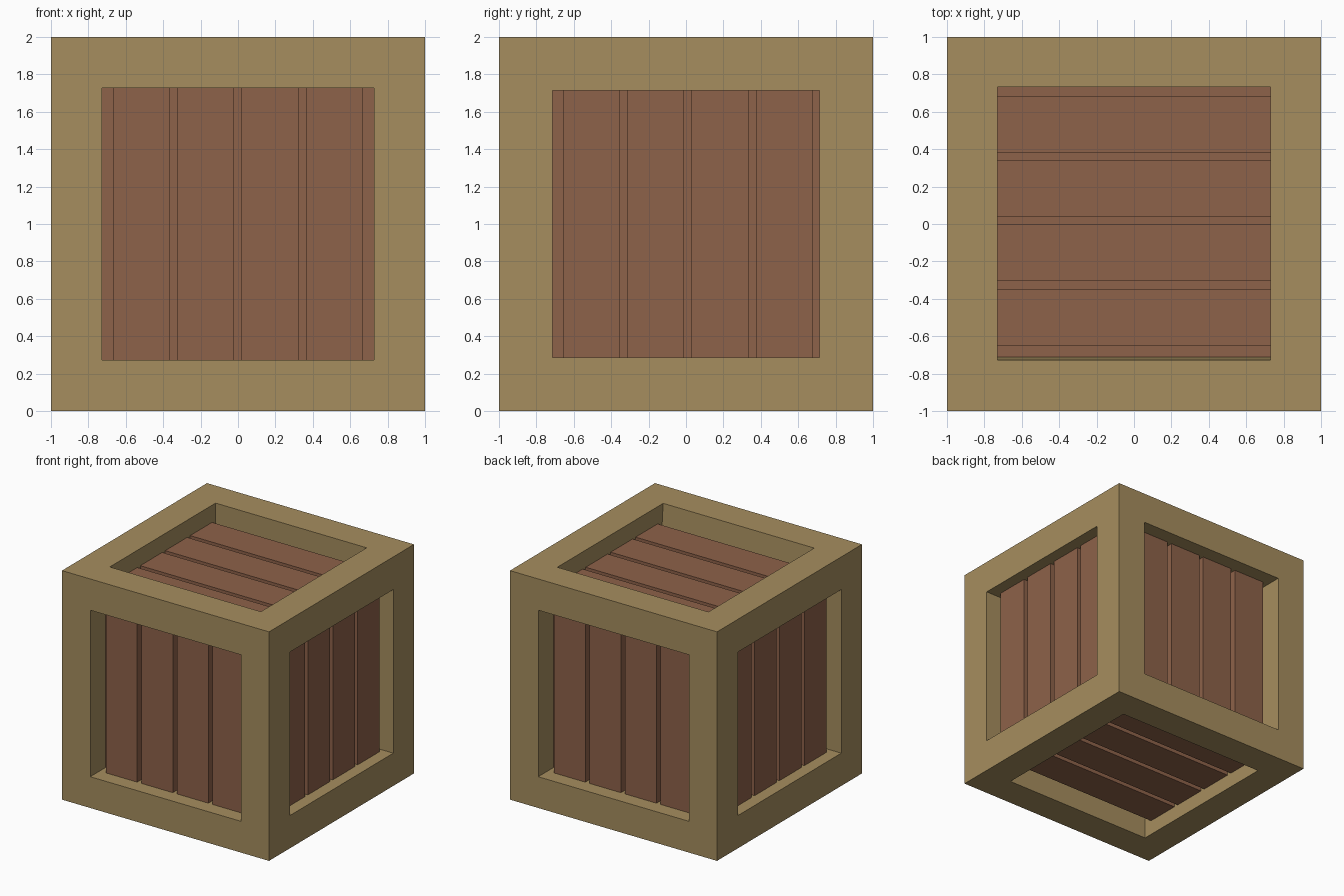
import bpy, bmesh
from mathutils import Vector

if "Cube" in bpy.data.objects:
    bpy.data.objects.remove(bpy.data.objects["Cube"])

X, Y, Z = Vector((1, 0, 0)), Vector((0, 1, 0)), Vector((0, 0, 1))
CENTRE = Z


def material(name, rgb):
    m = bpy.data.materials.new(name)
    m.diffuse_color = (*rgb, 1)
    m.use_nodes = True
    m.node_tree.nodes["Principled BSDF"].inputs["Base Color"].default_value = m.diffuse_color
    return m


tan = material("pale_wood", (0.38, 0.27, 0.113))
brown = material("red_wood", (0.27, 0.122, 0.067))

# name, outward normal, across planks, along planks,
# opening (across min, max, half length), plank face depth, recess depth, first plank, floor inset
SIDES = [
    ("front", -Y, X, Z, (-.727, .727, .727), .13, .21, -.668, 0),
    ("back", Y, X, Z, (-.727, .727, .727), .13, .21, -.668, 0),
    ("right", X, Y, Z, (-.714, .714, .714), .105, .18, -.658, 0),
    ("left", -X, Y, Z, (-.714, .714, .714), .105, .18, -.658, 0),
    ("top", Z, Y, X, (-.727, .733, .73), .15, .22, -.65, .017),
    ("bottom", -Z, Y, X, (-.727, .733, .73), .13, .21, -.65, 0),
]
PITCH, WIDTH = .344, .303


def make_object(name, bm, mats):
    bmesh.ops.recalc_face_normals(bm, faces=bm.faces)
    me = bpy.data.meshes.new(name)
    bm.to_mesh(me)
    bm.free()
    for m in mats:
        me.materials.append(m)
    ob = bpy.data.objects.new(name, me)
    bpy.context.collection.objects.link(ob)


# Crate frame: a cube with a recessed panel in every face
frame = bmesh.new()
for name, n, u, v, (lo, hi, half), depth, recess, start, inset in SIDES:
    def ring(a, b, h, d):
        return [frame.verts.new(CENTRE + n * (1 - d) + u * p + v * q)
                for p, q in ((a, -h), (b, -h), (b, h), (a, h))]
    outer = ring(-1, 1, 1, 0)
    rim = ring(lo, hi, half, 0)
    floor = ring(lo + inset, hi, half, recess)
    for r1, r2 in ((outer, rim), (rim, floor)):
        for i in range(4):
            j = (i + 1) % 4
            frame.faces.new((r1[i], r1[j], r2[j], r2[i]))
    frame.faces.new(floor).material_index = 1
bmesh.ops.remove_doubles(frame, verts=frame.verts, dist=1e-4)
make_object("crate_frame", frame, [tan, brown])

# Four planks standing proud of each recessed panel
for name, n, u, v, (lo, hi, half), depth, recess, start, inset in SIDES:
    for k in range(4):
        a = start + k * PITCH
        bm = bmesh.new()
        bmesh.ops.create_cube(bm, size=1)
        for vert in bm.verts:
            p, q, r = vert.co
            vert.co = (CENTRE + u * (a + WIDTH * (p + .5)) + v * (2 * half * q)
                       + n * (1 - (depth if r > 0 else recess + .01)))
        make_object(f"{name}_plank_{k + 1}", bm, [brown])
